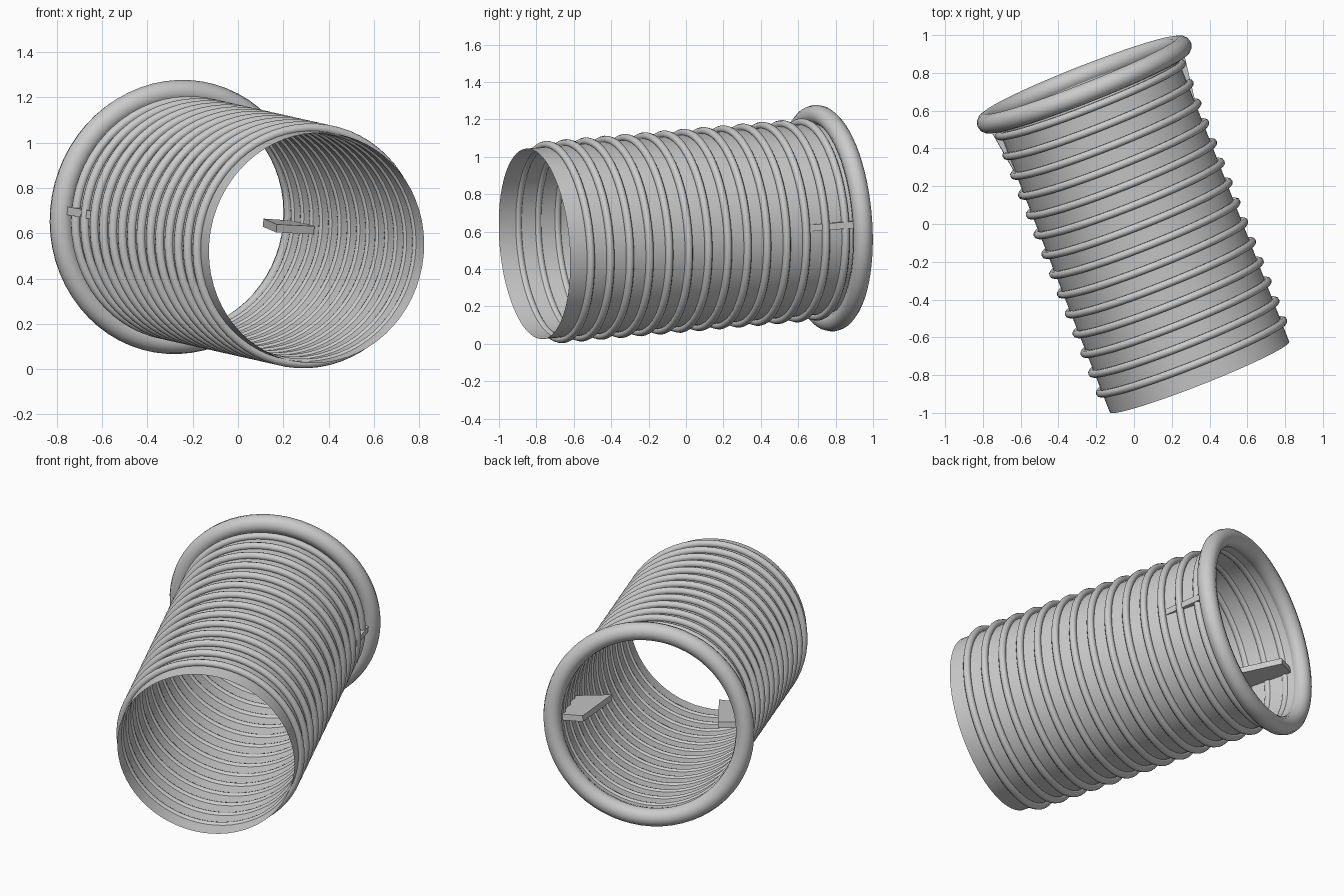
import bpy, bmesh, math
from mathutils import Vector, Matrix

if "Cube" in bpy.data.objects:
    bpy.data.objects.remove(bpy.data.objects["Cube"])

# Sleeve frame: local z runs along the tube from the open end to the rim
START = Vector((0.347, -0.81, 0.535))
AXIS = Vector((-0.61, 1.548, 0.137)).normalized()
LENGTH = 1.67
side = AXIS.cross(Vector((0, 0, 1))).normalized()
side = Matrix.Rotation(math.radians(3.3), 3, AXIS) @ side
if side.dot(Vector((0, 0, 1))) > 0:          # right side sits slightly low
    side = Matrix.Rotation(math.radians(-6.6), 3, AXIS) @ side
down = AXIS.cross(side)
FRAME = Matrix((side, down, AXIS)).transposed().to_4x4()
FRAME.translation = START


def make(name, bm, smooth=True):
    bmesh.ops.recalc_face_normals(bm, faces=bm.faces)
    me = bpy.data.meshes.new(name)
    bm.to_mesh(me)
    bm.free()
    ob = bpy.data.objects.new(name, me)
    bpy.context.collection.objects.link(ob)
    me.transform(FRAME)
    if smooth:
        for p in me.polygons:
            p.use_smooth = True
    return ob


def torus(name, z, R, r, nu, nv):
    bm = bmesh.new()
    rows = []
    for i in range(nu):
        a = 2 * math.pi * i / nu
        rows.append([])
        for j in range(nv):
            b = 2 * math.pi * j / nv
            d = R + r * math.cos(b)
            rows[-1].append(bm.verts.new((d * math.cos(a), d * math.sin(a), z + r * math.sin(b))))
    for i in range(nu):
        p, q = rows[i], rows[(i + 1) % nu]
        for j in range(nv):
            k = (j + 1) % nv
            bm.faces.new((p[j], q[j], q[k], p[k]))
    return make(name, bm)


# Thin open tube
bm = bmesh.new()
bmesh.ops.create_cone(bm, cap_ends=False, segments=64, radius1=0.511, radius2=0.511, depth=LENGTH,
                      matrix=Matrix.Translation((0, 0, LENGTH / 2)))
make("tube_wall", bm)

# Ribs around the tube
for i in range(14):
    torus(f"rib_{i + 1:02d}", 0.115 + 0.113 * i, 0.522, 0.021, 64, 10)

# Thick rim at the back end
torus("rim", LENGTH, 0.555, 0.053, 64, 12)

# Two slanted clips passing through the wall near the rim: (radius, distance from rim)
profile = [(0.55, 0.05), (0.39, 0.035), (0.31, 0.40), (0.505, 0.36)]
for name, s in (("clip_right", 1), ("clip_left", -1)):
    bm = bmesh.new()
    f = bm.faces.new([bm.verts.new((s * u, -0.018, LENGTH - d)) for u, d in profile])
    ext = bmesh.ops.extrude_face_region(bm, geom=[f])
    bmesh.ops.translate(bm, vec=(0, 0.036, 0),
                        verts=[g for g in ext["geom"] if isinstance(g, bmesh.types.BMVert)])
    make(name, bm, smooth=False)
